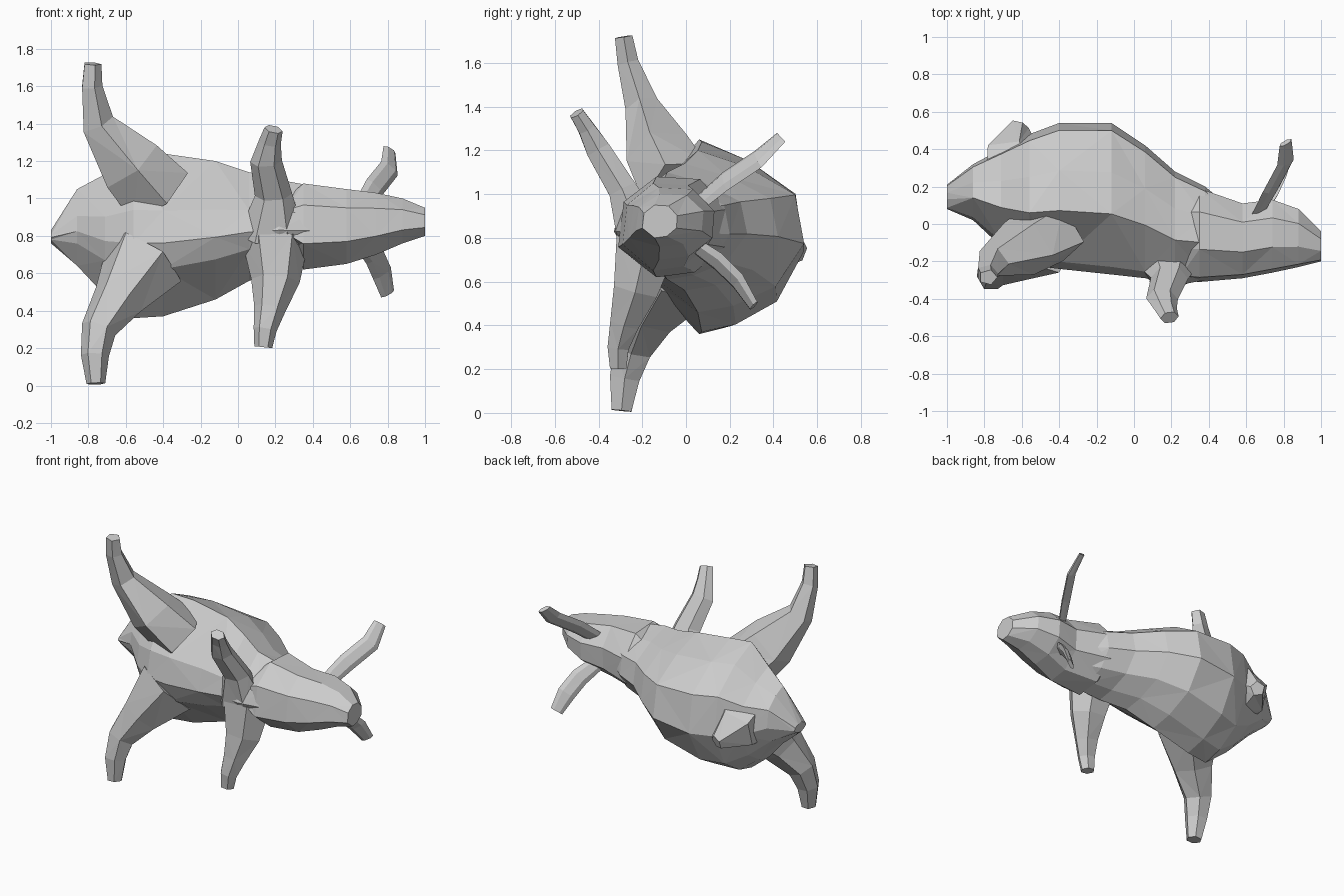
import bpy, bmesh
from math import cos, sin, pi
from mathutils import Vector


def loft(name, rings):
    """Skin a list of equal-length point rings, capped at both ends, with flat triangles."""
    bm = bmesh.new()
    rows = [[bm.verts.new(p) for p in ring] for ring in rings]
    n = len(rows[0])
    for i, (a, b) in enumerate(zip(rows, rows[1:])):
        for j in range(n):
            k = (j + 1) % n
            if (i + j) % 2:
                bm.faces.new((a[j], a[k], b[k]))
                bm.faces.new((a[j], b[k], b[j]))
            else:
                bm.faces.new((a[j], a[k], b[j]))
                bm.faces.new((a[k], b[k], b[j]))
    bm.faces.new(rows[0])
    bm.faces.new(rows[-1])
    bmesh.ops.recalc_face_normals(bm, faces=bm.faces)
    me = bpy.data.meshes.new(name)
    bm.to_mesh(me)
    bm.free()
    ob = bpy.data.objects.new(name, me)
    bpy.context.collection.objects.link(ob)
    return ob


def limb(name, path, sides=6, flat=1.0, wide=Vector((1, 0, 0))):
    """Tapered tube along (x, y, z, radius) points; flat < 1 thins it across the wide axis."""
    pts = [Vector(p[:3]) for p in path]
    rings = []
    for i, p in enumerate(pts):
        t = (pts[min(i + 1, len(pts) - 1)] - pts[max(i - 1, 0)]).normalized()
        u = (wide - t * wide.dot(t)).normalized()
        v = t.cross(u)
        r = path[i][3]
        ang = [2 * pi * j / sides for j in range(sides)]
        rings.append([p + u * r * cos(a) + v * r * flat * sin(a) for a in ang])
    return loft(name, rings)


def trunk(name, stations, section):
    """Loft along x through (x, y min, y max, z min, z max) stations."""
    return loft(name, [[(x, (y0 + y1) / 2 + u * (y1 - y0) / 2, (z0 + z1) / 2 + w * (z1 - z0) / 2)
                        for u, w in section] for x, y0, y1, z0, z1 in stations])


# Body lying on its side: keeled belly towards -y, rounded back towards +y
trunk("body", [
    (-1.00, 0.08, 0.21, 0.76, 0.83),
    (-0.86, 0.02, 0.32, 0.64, 1.05),
    (-0.71, -0.12, 0.40, 0.48, 1.13),
    (-0.56, -0.22, 0.48, 0.36, 1.25),
    (-0.40, -0.24, 0.54, 0.37, 1.24),
    (-0.12, -0.27, 0.54, 0.46, 1.20),
    (0.06, -0.29, 0.42, 0.56, 1.14),
    (0.22, -0.33, 0.28, 0.61, 1.10),
    (0.38, -0.30, 0.20, 0.63, 1.07),
    (0.50, -0.26, 0.10, 0.66, 1.04),
], [(-1, -0.1), (-0.9, 0.3), (-0.2, 1), (0.35, 0.8), (0.9, 0.45),
    (1, -0.15), (0.68, -0.68), (0.2, -0.92), (-0.2, -1), (-0.85, -0.42)])

# Head tapering to a blunt muzzle
trunk("head", [
    (0.25, -0.30, 0.18, 0.74, 1.00),
    (0.35, -0.31, 0.19, 0.62, 1.08),
    (0.58, -0.29, 0.11, 0.65, 1.05),
    (0.74, -0.26, 0.13, 0.70, 1.03),
    (0.88, -0.23, 0.08, 0.76, 1.00),
    (1.00, -0.20, -0.04, 0.80, 0.95),
], [(-1, -0.4), (-0.9, 0.5), (-0.3, 1), (0.5, 0.95), (1, 0.35), (0.95, -0.4), (0.4, -0.9), (-0.3, -1)])

# Legs with broad haunches and shoulders
limb("rear_leg_upper", [(-0.43, -0.03, 1.02, 0.21), (-0.58, -0.12, 1.18, 0.185),
                        (-0.755, -0.20, 1.40, 0.095), (-0.785, -0.265, 1.60, 0.06),
                        (-0.78, -0.285, 1.72, 0.05)], 5, 0.85)
limb("rear_leg_lower", [(-0.50, -0.05, 0.66, 0.23), (-0.64, -0.17, 0.46, 0.14),
                        (-0.745, -0.24, 0.30, 0.095), (-0.765, -0.28, 0.16, 0.075),
                        (-0.76, -0.295, 0.01, 0.05)], 6, 1.05)
limb("front_leg_upper", [(0.18, -0.20, 0.80, 0.18), (0.19, -0.29, 1.02, 0.10),
                         (0.15, -0.40, 1.20, 0.085), (0.17, -0.455, 1.30, 0.06),
                         (0.19, -0.50, 1.37, 0.05)], 6, 0.75)
limb("front_leg_lower", [(0.20, -0.18, 0.78, 0.18), (0.20, -0.23, 0.56, 0.13),
                         (0.17, -0.28, 0.41, 0.085), (0.145, -0.31, 0.30, 0.062),
                         (0.135, -0.31, 0.205, 0.048)], 6, 0.9)

# Thin ears sweeping backwards, one each side
limb("ear_upper", [(0.66, 0.05, 0.95, 0.05), (0.73, 0.18, 1.06, 0.06),
                   (0.81, 0.33, 1.16, 0.06), (0.81, 0.435, 1.26, 0.042)], 6, 0.35,
     Vector((0.7, 0.2, -0.65)))
limb("ear_lower", [(0.67, 0.05, 0.76, 0.05), (0.73, 0.15, 0.69, 0.06),
                   (0.77, 0.24, 0.60, 0.06), (0.80, 0.31, 0.49, 0.042)], 6, 0.35,
     Vector((0.7, 0.2, 0.65)))

# Short tail wedge on the rear of the back
limb("tail", [(-0.60, 0.22, 0.82, 0.25), (-0.66, 0.40, 0.78, 0.15), (-0.61, 0.53, 0.73, 0.05)], 5)
